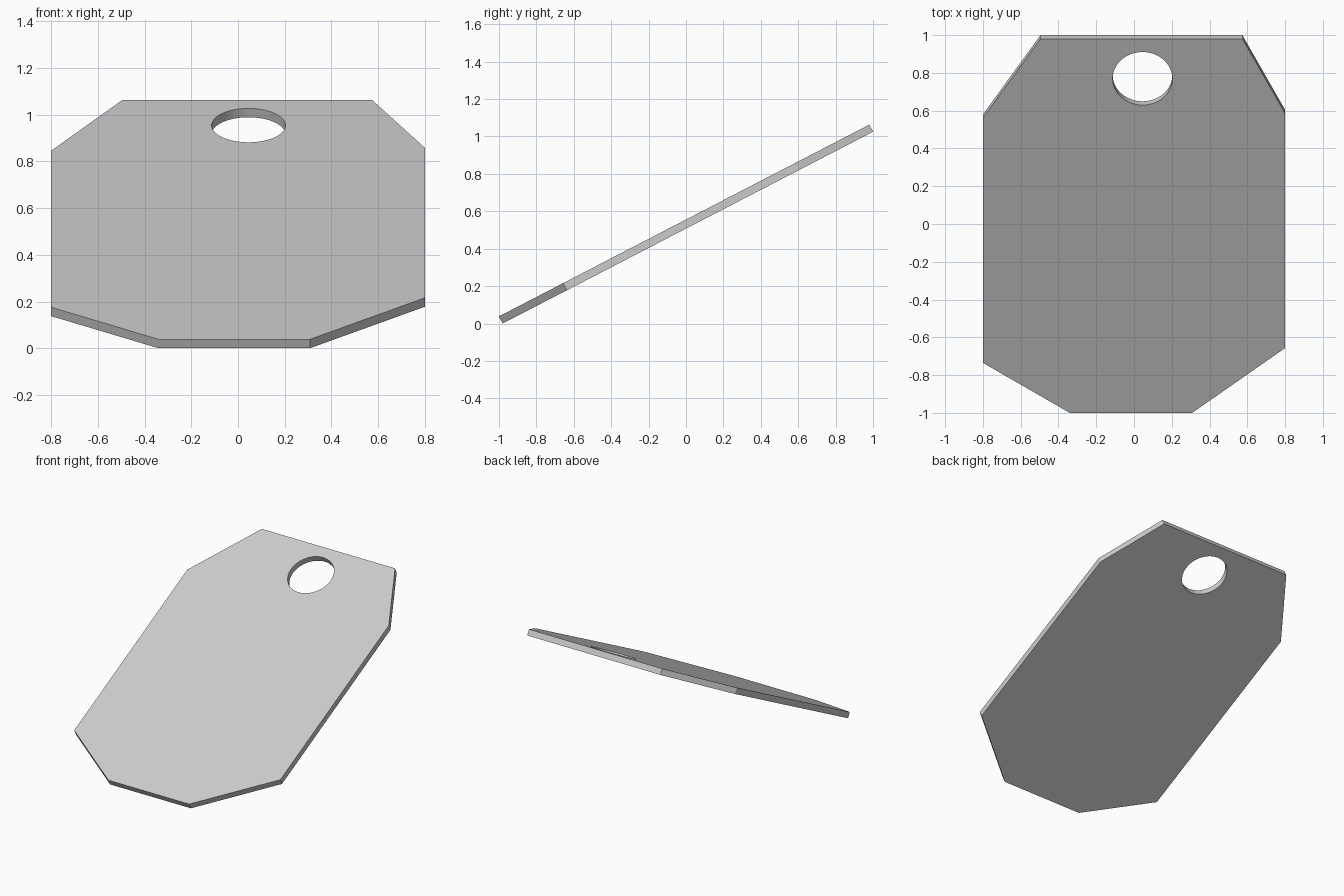
import bpy, bmesh, math

if "Cube" in bpy.data.objects:
    bpy.data.objects.remove(bpy.data.objects["Cube"])

TILT = math.radians(27.37)
T = 0.043                       # plate thickness
C, S = math.cos(TILT), math.sin(TILT)

# Outline as seen from above (x, y), upper face
outline = [(-0.34, -1.0), (0.308, -1.0), (0.8, -0.657), (0.8, 0.585),
           (0.574, 1 - T * S), (-0.495, 1 - T * S), (-0.8, 0.56), (-0.8, -0.735)]

# Tag plate, laid flat then tilted about its lower front edge
bm = bmesh.new()
face = bm.faces.new([bm.verts.new((x, (y + 1) / C, -T)) for x, y in outline])
ext = bmesh.ops.extrude_face_region(bm, geom=[face])
top = [g for g in ext["geom"] if isinstance(g, bmesh.types.BMVert)]
bmesh.ops.translate(bm, verts=top, vec=(0, 0, T))
bmesh.ops.recalc_face_normals(bm, faces=bm.faces)
mesh = bpy.data.meshes.new("tag_plate")
bm.to_mesh(mesh)
bm.free()
plate = bpy.data.objects.new("tag_plate", mesh)
bpy.context.collection.objects.link(plate)
plate.location = (0, -1, T * C)
plate.rotation_euler = (TILT, 0, 0)

# Round hanging hole, square to the plate
v = (0.77 + 1) / C
bpy.ops.mesh.primitive_cylinder_add(
    vertices=64, radius=0.158, depth=0.4,
    location=(0.045, -1 + v * C, T * C + v * S), rotation=(TILT, 0, 0))
cutter = bpy.context.object
cutter.name = "hole_cutter"
cutter.hide_render = True
cutter.display_type = 'WIRE'

cut = plate.modifiers.new("hanging_hole", 'BOOLEAN')
cut.operation = 'DIFFERENCE'
cut.solver = 'EXACT'
cut.object = cutter
bpy.context.view_layer.objects.active = plate
bpy.ops.object.modifier_apply(modifier=cut.name)
bpy.data.objects.remove(cutter)

# Smooth only the hole wall
bpy.ops.object.select_all(action='DESELECT')
plate.select_set(True)
bpy.ops.object.shade_smooth_by_angle(angle=math.radians(15))
